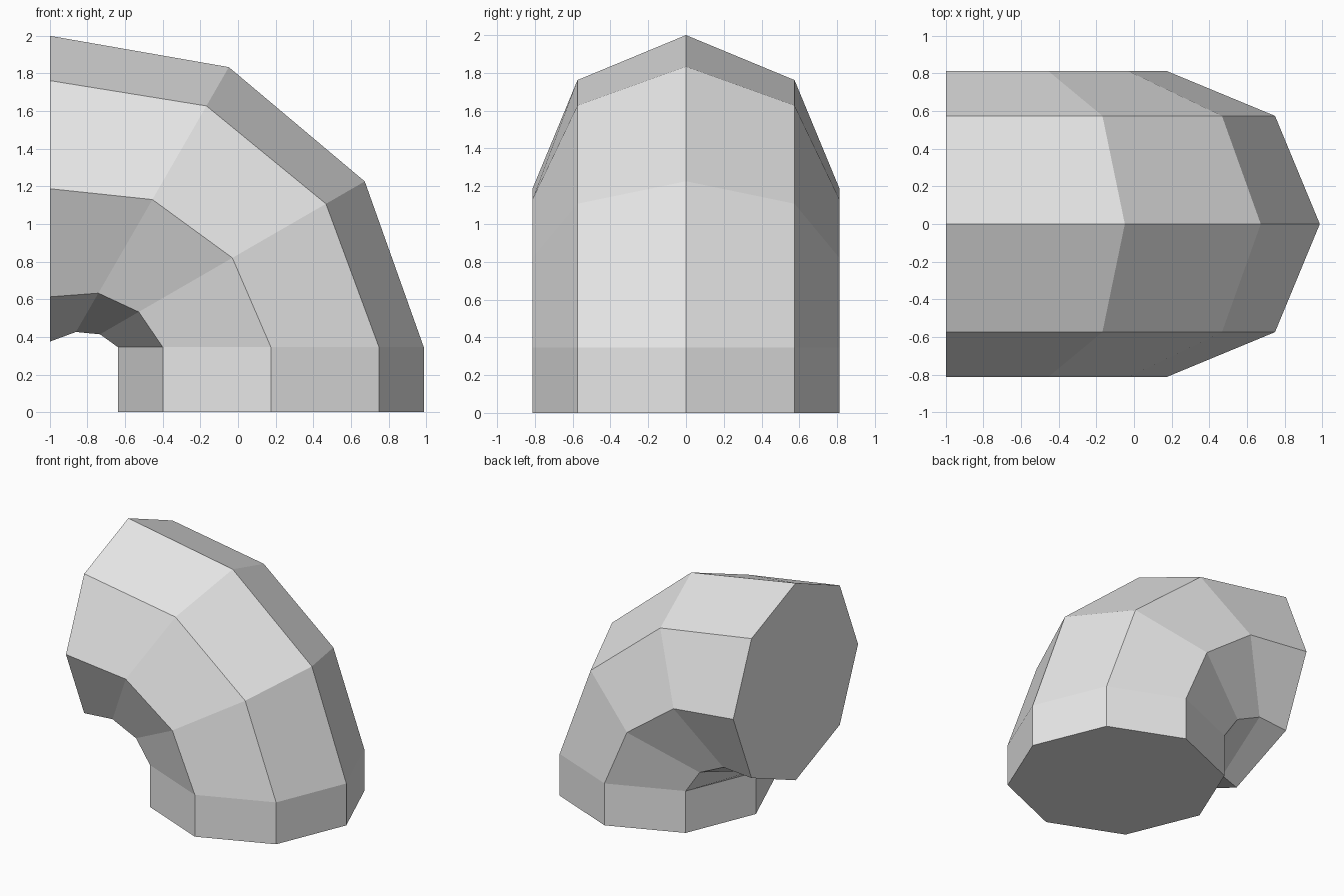
import bpy
import bmesh
from math import cos, sin, radians, pi
from mathutils import Vector

cube = bpy.data.objects.get("Cube")
if cube:
    bpy.data.objects.remove(cube, do_unlink=True)

# Single plain grey
GREY = (0.8, 0.8, 0.8, 1.0)
grey = bpy.data.materials.new("light grey")
grey.use_nodes = True
grey.diffuse_color = GREY
grey.node_tree.nodes["Principled BSDF"].inputs["Base Color"].default_value = GREY

SIDES = 8
RADIUS = 0.8125

# Section centres along the bend: x, z, tilt in degrees
SECTIONS = [
    (0.175, 0.0, 0),
    (0.175, 0.345, 0),
    (-0.03, 0.82, 30),
    (-0.455, 1.13, 60),
    (-1.0, 1.1875, 90),
]


def add_ring(bm, x, z, tilt):
    """Add one octagonal section, tilted about the y axis."""
    centre = Vector((x, 0, z))
    outward = Vector((cos(radians(tilt)), 0, sin(radians(tilt))))
    side = Vector((0, 1, 0))
    angles = [2 * pi * i / SIDES for i in range(SIDES)]
    return [bm.verts.new(centre + RADIUS * (outward * cos(a) + side * sin(a)))
            for a in angles]


# Elbow pipe: bridge the sections, then close both ends
bm = bmesh.new()
rings = [add_ring(bm, *section) for section in SECTIONS]
for low, high in zip(rings, rings[1:]):
    for i in range(SIDES):
        j = (i + 1) % SIDES
        bm.faces.new((low[i], low[j], high[j], high[i]))
bm.faces.new(rings[0][::-1])
bm.faces.new(rings[-1])
bmesh.ops.recalc_face_normals(bm, faces=bm.faces)

mesh = bpy.data.meshes.new("pipe_elbow")
bm.to_mesh(mesh)
bm.free()
mesh.materials.append(grey)
elbow = bpy.data.objects.new("pipe_elbow", mesh)
bpy.context.collection.objects.link(elbow)
